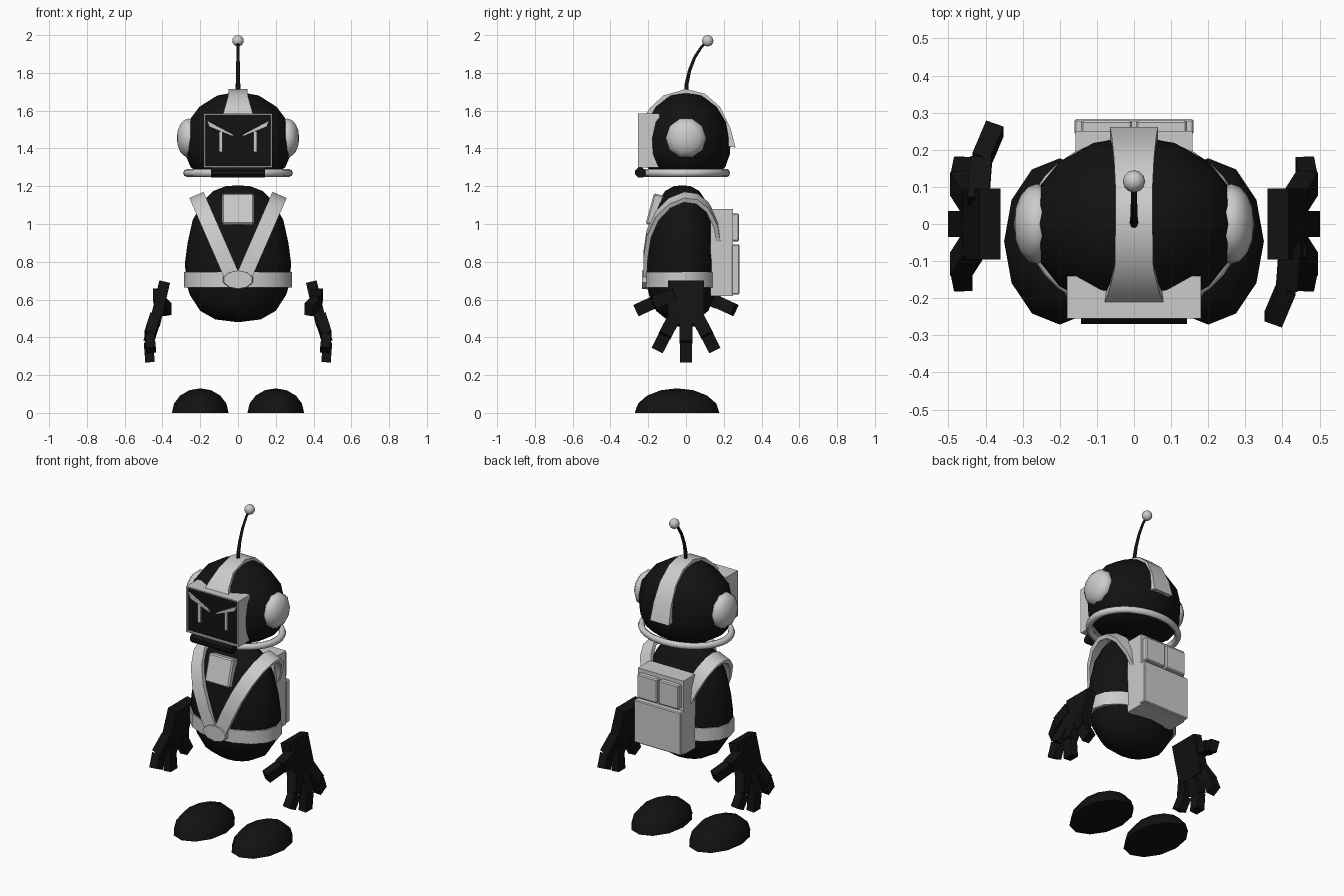
import bpy, bmesh, math
from mathutils import Vector, Matrix

if "Cube" in bpy.data.objects:
    bpy.data.objects.remove(bpy.data.objects["Cube"])

dark = bpy.data.materials.new("dark")
dark.diffuse_color = (0.006, 0.006, 0.006, 1)
dark.use_nodes = True
dark.node_tree.nodes["Principled BSDF"].inputs["Base Color"].default_value = dark.diffuse_color


def finish(bm, name, black=False, smooth=False):
    bmesh.ops.recalc_face_normals(bm, faces=bm.faces)
    me = bpy.data.meshes.new(name)
    bm.to_mesh(me)
    bm.free()
    ob = bpy.data.objects.new(name, me)
    bpy.context.collection.objects.link(ob)
    if black:
        me.materials.append(dark)
    if smooth:
        bpy.context.view_layer.objects.active = ob
        ob.select_set(True)
        bpy.ops.object.shade_smooth_by_angle(angle=math.radians(50))
        ob.select_set(False)
    return ob


def lathe(name, profile, segs, sy=1.0, y0=0.0, black=False, closed=False):
    """Revolve (radius, z) points about z, squashed in y."""
    bm = bmesh.new()
    vs = [bm.verts.new((r, 0, z)) for r, z in profile]
    n = len(vs)
    es = [bm.edges.new((vs[i], vs[(i + 1) % n])) for i in range(n if closed else n - 1)]
    bmesh.ops.spin(bm, geom=vs + es, axis=(0, 0, 1), cent=(0, 0, 0),
                   angle=2 * math.pi, steps=segs)
    bmesh.ops.remove_doubles(bm, verts=bm.verts, dist=1e-4)
    for v in bm.verts:
        v.co.y = v.co.y * sy + y0
    return finish(bm, name, black, True)


def ball(name, loc, scale, u, v, black=False, rot=None, cut_z=None):
    bm = bmesh.new()
    m = Matrix.Translation(loc) @ (rot or Matrix()) @ Matrix.Diagonal((*scale, 1))
    bmesh.ops.create_uvsphere(bm, u_segments=u, v_segments=v, radius=1, matrix=m)
    if cut_z is not None:
        g = bm.verts[:] + bm.edges[:] + bm.faces[:]
        bmesh.ops.bisect_plane(bm, geom=g, plane_co=(0, 0, cut_z), plane_no=(0, 0, 1),
                               clear_inner=True)
        bmesh.ops.holes_fill(bm, edges=[e for e in bm.edges if e.is_boundary])
    return finish(bm, name, black, True)


def box(name, loc, size, rot=None, black=False, bevel=0.0):
    bm = bmesh.new()
    m = Matrix.Translation(loc) @ (rot or Matrix()) @ Matrix.Diagonal((*size, 1))
    bmesh.ops.create_cube(bm, size=1, matrix=m)
    if bevel:
        bmesh.ops.bevel(bm, geom=bm.edges[:], offset=bevel, segments=1, affect='EDGES')
    return finish(bm, name, black)


def band(name, path, thick, centre, m):
    """Sweep a strap along (u, v, half width); m maps (w, u, v) to the world."""
    bm = bmesh.new()
    rings = []
    for u, v, w in path:
        o = Vector((u, v))
        i = o - (o - Vector(centre)).normalized() * thick
        rings.append([bm.verts.new(m @ Vector(c)) for c in
                      ((-w, *o), (w, *o), (w, *i), (-w, *i))])
    for a, b in zip(rings, rings[1:]):
        for k in range(4):
            bm.faces.new((a[k], a[k - 1], b[k - 1], b[k]))
    bm.faces.new(rings[0])
    bm.faces.new(rings[-1])
    return finish(bm, name, False, True)


# Helmet shell, collar ring and crest
lathe("helmet", [(0, 1.70), (.11, 1.68), (.205, 1.62), (.265, 1.54), (.285, 1.45),
                 (.28, 1.37), (.25, 1.30), (.2, 1.265), (0, 1.255)], 16, .83, 0, True)
lathe("collar_ring", [(.27 + .021 * math.cos(k * math.pi / 4), 1.27 + .021 * math.sin(k * math.pi / 4))
                      for k in range(8)], 32, .82, -.005, closed=True)
band("helmet_crest", [(-.23, 1.555, .088), (-.19, 1.615, .07), (-.12, 1.68, .052), (0, 1.715, .05),
                      (.1, 1.69, .05), (.18, 1.62, .054), (.235, 1.51, .06), (.262, 1.405, .065)],
     .04, (0, 1.45), Matrix())

# Ear domes
for s, side in ((-1, "left"), (1, "right")):
    ball("ear_" + side, (s * .262, 0, 1.455), (.108, .108, .062), 10, 8,
         rot=Matrix.Rotation(math.pi / 2, 4, 'Y'))

# Visor frame with recessed dark screen
bm = bmesh.new()
bmesh.ops.create_cube(bm, size=1, matrix=Matrix.Translation((0, -.197, 1.442)) @
                      Matrix.Diagonal((.36, .114, .285, 1)))
front = min(bm.faces, key=lambda f: f.calc_center_median().y)
bmesh.ops.inset_region(bm, faces=[front], thickness=.011)
bmesh.ops.inset_region(bm, faces=[front], thickness=.001, depth=-.012)
idx = [f is front for f in bm.faces]
visor = finish(bm, "visor")
visor.data.materials.append(None)
visor.data.materials.append(dark)
for p, hit in zip(visor.data.polygons, idx):
    p.material_index = 1 if hit else 0

# Angry eyes on the screen
for s, side in ((-1, "left"), (1, "right")):
    bm = bmesh.new()
    brow = [(.165, 1.548), (.152, 1.515), (.022, 1.462), (.028, 1.475)]
    f = bm.faces.new([bm.verts.new((s * x, -.24, z)) for x, z in brow])
    ext = bmesh.ops.extrude_face_region(bm, geom=[f])
    for v in ext["geom"]:
        if isinstance(v, bmesh.types.BMVert):
            v.co.y -= .014
    finish(bm, "brow_" + side)
    box("eye_" + side, (s * .092, -.246, 1.435), (.019, .012, .11))

# Chin bar
bm = bmesh.new()
bmesh.ops.create_cone(bm, cap_ends=True, segments=8, radius1=.029, radius2=.029, depth=.285,
                      matrix=Matrix.Translation((0, -.242, 1.272)) @ Matrix.Rotation(math.pi / 2, 4, 'Y')
                      @ Matrix.Rotation(math.pi / 8, 4, 'Z'))
finish(bm, "chin_bar", True)

# Antenna
cu = bpy.data.curves.new("antenna", 'CURVE')
cu.dimensions = '3D'
cu.bevel_depth = .01
cu.bevel_resolution = 1
cu.use_fill_caps = True
sp = cu.splines.new('POLY')
pts = [(0, 1.68, 1.2), (.003, 1.74, 1.2), (.018, 1.81, 1), (.045, 1.88, .9), (.08, 1.935, .8), (.115, 1.97, .8)]
sp.points.add(len(pts) - 1)
for p, (y, z, r) in zip(sp.points, pts):
    p.co, p.radius = (0, y, z, 1), r
cu.materials.append(dark)
bpy.context.collection.objects.link(bpy.data.objects.new("antenna", cu))
ball("antenna_tip", (0, .115, 1.97), (.03, .03, .03), 12, 8)

# Torso, belt and buckle
lathe("torso", [(0, 1.205), (.065, 1.2), (.13, 1.175), (.19, 1.115), (.24, 1.02), (.267, .9),
                (.28, .8), (.278, .7), (.255, .625), (.2, .54), (.12, .495), (0, .48)], 16, .69, -.02, True)
lathe("belt", [(.287, .665), (.287, .747), (.262, .747), (.262, .665)], 16, .69, -.022, closed=True)
bm = bmesh.new()
bmesh.ops.create_cone(bm, cap_ends=True, segments=10, radius1=1, radius2=.92, depth=1,
                      matrix=Matrix.Translation((0, -.214, .705)) @ Matrix.Diagonal((.085, .04, .052, 1))
                      @ Matrix.Rotation(math.pi / 2, 4, 'X'))
finish(bm, "belt_buckle")

# Shoulder straps: arches lying in planes that lean outward
for s, side in ((-1, "left"), (1, "right")):
    d = Vector((s * .40, 0, .916)).normalized()
    n = Vector((d.z, 0, -d.x))
    m = Matrix(((n.x, 0, d.x, 0), (0, 1, 0, 0), (n.z, 0, d.z, .65), (0, 0, 0, 1)))
    arch = [(-.226, .04), (-.226, .2), (-.208, .33), (-.16, .44), (-.09, .515), (-.01, .55),
            (.06, .54), (.12, .49), (.168, .39), (.19, .25), (.19, .04)]
    band("strap_" + side, [(u, v, .041) for u, v in arch], .025, (-.02, .25), m)

# Chest box
box("chest_box", (0, -.165, 1.075), (.168, .055, .168), Matrix.Rotation(-.27, 4, 'X'), bevel=.008)

# Backpack: core, lower cover and two upper pouches
box("backpack_core", (0, .19, .85), (.315, .12, .46))
box("backpack_cover", (0, .262, .76), (.322, .042, .265), bevel=.005)
for s, side in ((-1, "left"), (1, "right")):
    box("backpack_pouch_" + side, (s * .074, .262, .982), (.138, .036, .148), bevel=.006)


# Hands: palm, three fingers and a thumb made of short blocks
def limb(bm, p, q, w, t):
    p, q = Vector(p), Vector(q)
    d = q - p
    side = d.cross(Vector((1, 0, 0))).normalized()
    up = side.cross(d).normalized()
    r = Matrix((side * w, up * t, d)).transposed().to_4x4()
    bmesh.ops.create_cube(bm, size=1, matrix=Matrix.Translation((p + q) / 2) @ r)


for turn, side in ((0, "right"), (math.pi, "left")):
    bm = bmesh.new()
    limb(bm, (.388, 0, .695), (.442, 0, .465), .19, .058)
    fingers = [[(.437, 0, .49), (.474, 0, .375), (.466, 0, .268)],
               [(.42, -.06, .625), (.412, -.17, .585), (.375, -.257, .545)]]
    fingers += [[(.435, k * .06, .51), (.468, k * .112, .41), (.46, k * .152, .332)] for k in (-1, 1)]
    for a, b, c in fingers:
        limb(bm, a, b, .07, .058)
        limb(bm, b, c, .066, .05)
    bmesh.ops.rotate(bm, verts=bm.verts, cent=(0, 0, 0), matrix=Matrix.Rotation(turn, 3, 'Z'))
    finish(bm, "hand_" + side, True)

# Feet: flat-bottomed domes
for s, side in ((-1, "left"), (1, "right")):
    ball("foot_" + side, (s * .2, -.047, 0), (.15, .224, .13), 12, 8, True, cut_z=0)
